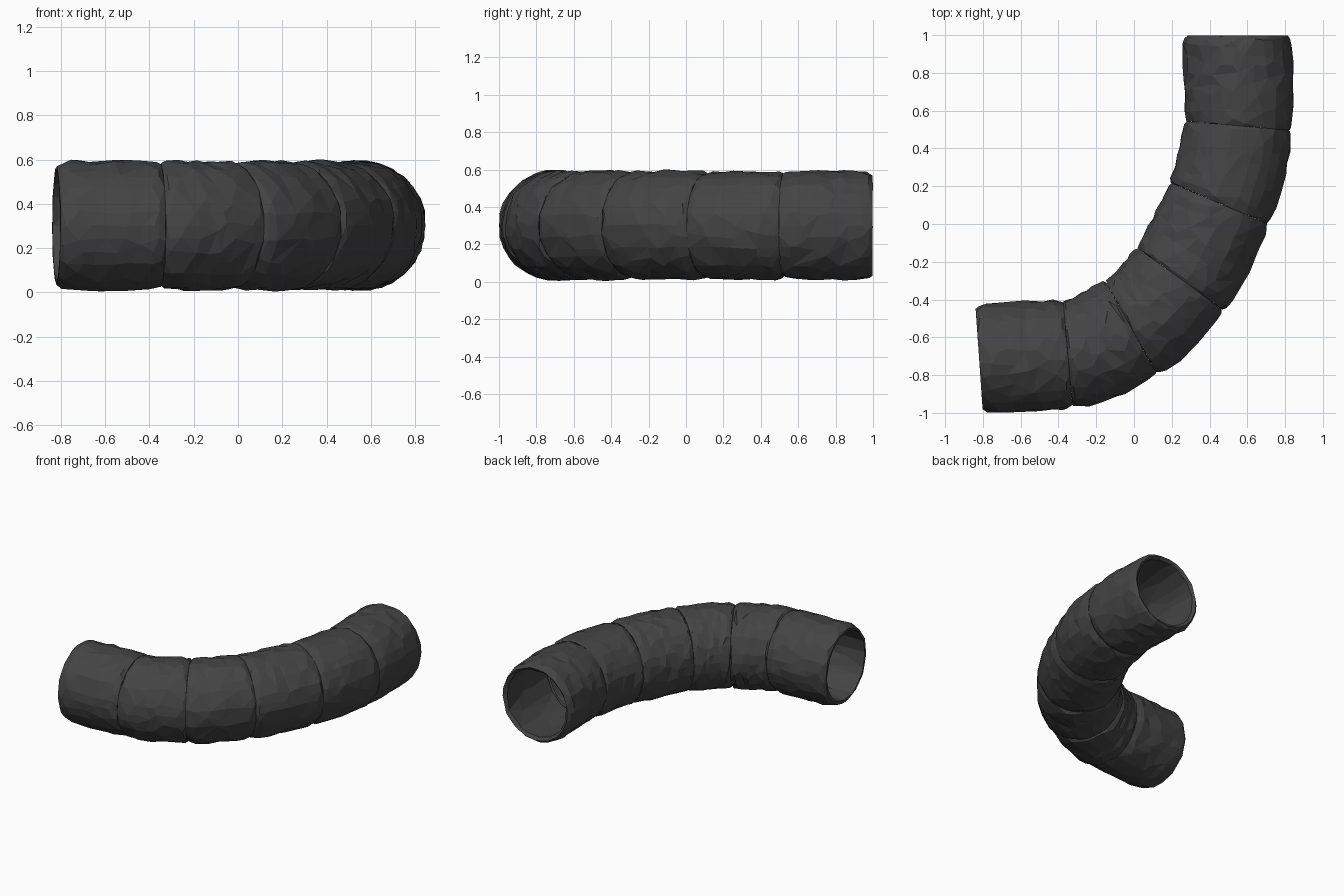
import bpy, bmesh, math, random
from mathutils import Vector

random.seed(7)
SIDES, ROWS = 30, 9
RADIUS, WALL, HEIGHT = 0.291, 0.028, 0.302

if "Cube" in bpy.data.objects:
    bpy.data.objects.remove(bpy.data.objects["Cube"])

rubber = bpy.data.materials.new("dark_grey")
rubber.use_nodes = True
grey = (0.058, 0.058, 0.058, 1)
rubber.diffuse_color = grey
rubber.node_tree.nodes["Principled BSDF"].inputs["Base Color"].default_value = grey

# Seams along the bend: x, y, heading in degrees
seams = [(-0.82, -0.715, 4), (-0.35, -0.688, 5), (-0.015, -0.548, 29),
         (0.245, -0.29, 54), (0.452, 0.11, 67), (0.55, 0.52, 85), (0.548, 0.998, 90)]


def heading(deg):
    a = math.radians(deg)
    return Vector((math.cos(a), math.sin(a), 0))


def centre_point(a, b, t):
    """Smooth path between two seams, with its direction across the tube."""
    p, q = Vector((a[0], a[1], HEIGHT)), Vector((b[0], b[1], HEIGHT))
    span = (q - p).length
    h1 = p + heading(a[2]) * span / 3
    h2 = q - heading(b[2]) * span / 3
    s = 1 - t
    pos = p * s**3 + h1 * 3 * s * s * t + h2 * 3 * s * t * t + q * t**3
    d = heading(a[2] + (b[2] - a[2]) * t)
    return pos, Vector((d.y, -d.x, 0))


def add_ring(bm, pos, side, radius, rough):
    ring = []
    for i in range(SIDES):
        a = math.tau * i / SIDES
        r = radius + random.uniform(-rough, rough)
        ring.append(bm.verts.new(pos + side * r * math.cos(a) + Vector((0, 0, r * math.sin(a)))))
    return ring


def add_section(index, a, b):
    bm = bmesh.new()
    rings = []
    steps = [0, 0.035] + [i / ROWS for i in range(1, ROWS)] + [0.965, 1]
    # Outer skin with drawn-in rims; the free ends curl in further
    for t in steps:
        pos, side = centre_point(a, b, t)
        free = (index == 0 and t < 0.5) or (index == len(seams) - 2 and t > 0.5)
        edge = min(t, 1 - t)
        curl = (0.022 if free else 0.013) * max(0, 1 - edge / 0.06)
        bulge = 0.004 * math.sin(math.pi * t)
        rough = 0.003 if edge < 0.01 else 0.007
        rings.append(add_ring(bm, pos, side, RADIUS - 0.003 - curl + bulge, rough))
    # Inner skin, running back to the first rim
    for t in reversed(steps[::2]):
        pos, side = centre_point(a, b, t)
        rings.append(add_ring(bm, pos, side, RADIUS - WALL - 0.016, 0.006))
    for k, ring in enumerate(rings):
        after = rings[(k + 1) % len(rings)]
        for i in range(SIDES):
            j = (i + 1) % SIDES
            bm.faces.new((ring[i], ring[j], after[j], after[i]))
    bmesh.ops.recalc_face_normals(bm, faces=bm.faces)
    mesh = bpy.data.meshes.new(f"duct_section_{index + 1}")
    bm.to_mesh(mesh)
    bm.free()
    mesh.materials.append(rubber)
    obj = bpy.data.objects.new(mesh.name, mesh)
    bpy.context.collection.objects.link(obj)
    # Uneven, creased facets
    facets = obj.modifiers.new("facets", 'DECIMATE')
    facets.ratio = 0.45


for n in range(len(seams) - 1):
    add_section(n, seams[n], seams[n + 1])
